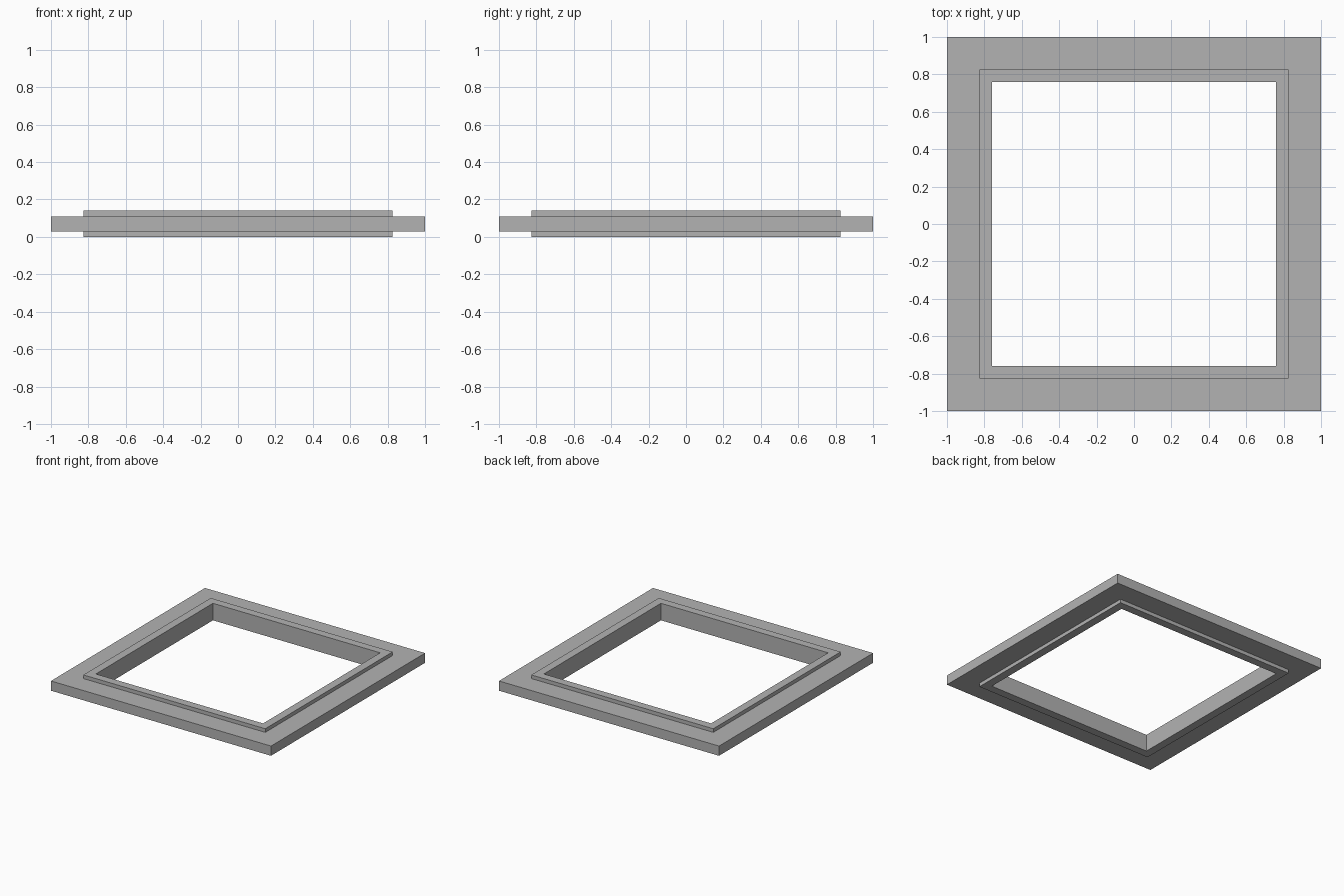
import bpy
import bmesh

if "Cube" in bpy.data.objects:
    bpy.data.objects.remove(bpy.data.objects["Cube"], do_unlink=True)

# Plain grey material
grey = bpy.data.materials.new("plain grey")
grey.use_nodes = True
colour = (0.45, 0.45, 0.45, 1)
grey.diffuse_color = colour
grey.node_tree.nodes["Principled BSDF"].inputs["Base Color"].default_value = colour

INNER, LIP, OUTER = 0.76, 0.827, 1.0
BASE, LOW, HIGH, TOP = 0.0, 0.03, 0.11, 0.14


def square_frame(name, profile):
    """Sweep a closed (half width, height) profile round a square with mitred corners."""
    bm = bmesh.new()
    corners = [(-1, -1), (1, -1), (1, 1), (-1, 1)]
    rings = [[bm.verts.new((sx * r, sy * r, z)) for r, z in profile]
             for sx, sy in corners]
    n = len(profile)
    for i, ring in enumerate(rings):
        following = rings[(i + 1) % 4]
        for j in range(n):
            k = (j + 1) % n
            bm.faces.new((ring[j], following[j], following[k], ring[k]))
    bmesh.ops.recalc_face_normals(bm, faces=bm.faces)
    mesh = bpy.data.meshes.new(name)
    bm.to_mesh(mesh)
    bm.free()
    mesh.materials.append(grey)
    obj = bpy.data.objects.new(name, mesh)
    bpy.context.collection.objects.link(obj)
    return obj


# Broad flange with a raised lip above and below, round an open centre
square_frame("frame", [
    (INNER, BASE), (LIP, BASE), (LIP, LOW), (OUTER, LOW),
    (OUTER, HIGH), (LIP, HIGH), (LIP, TOP), (INNER, TOP),
])
